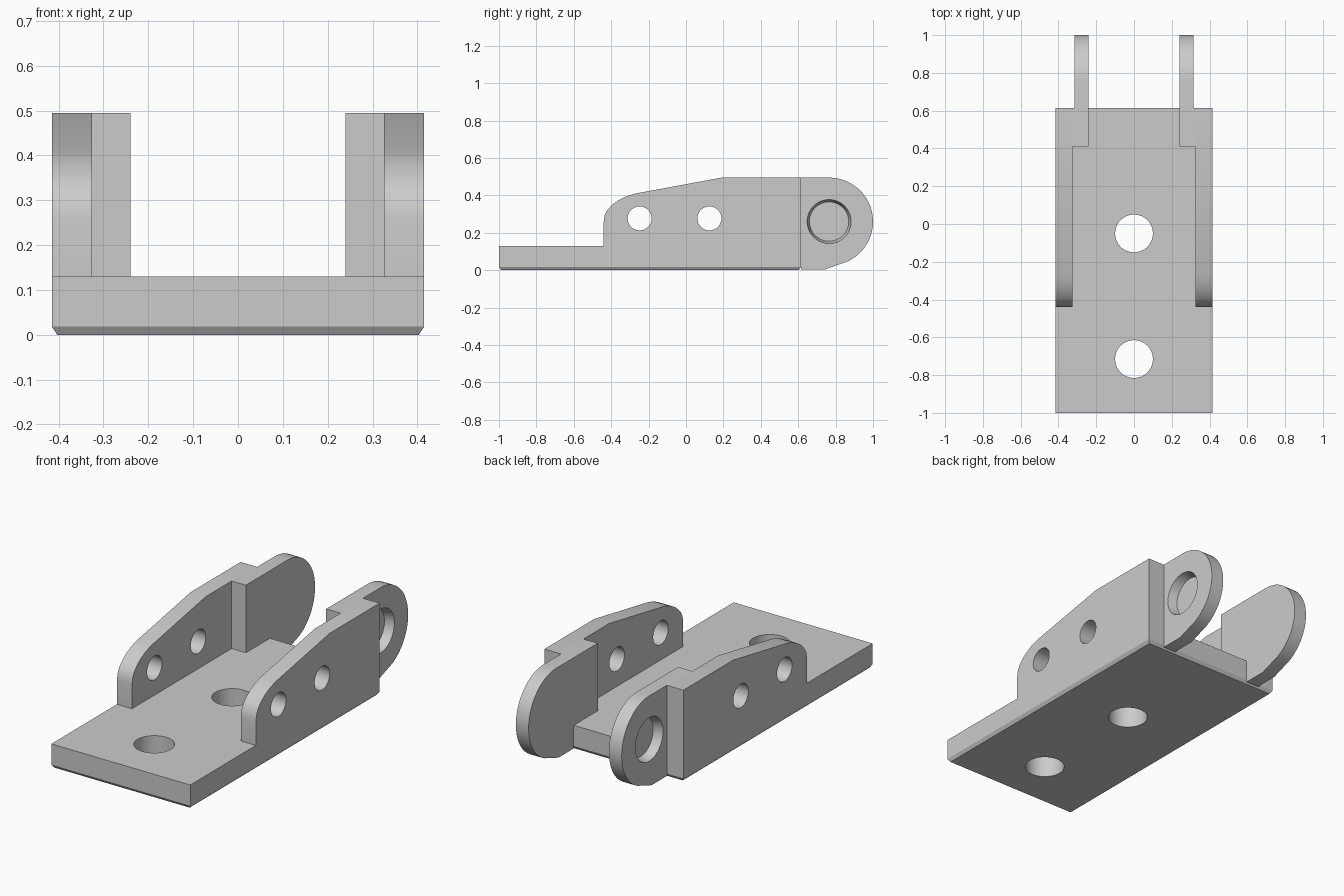
import bpy, bmesh
from math import radians, cos, sin
from mathutils import Matrix, Vector

if "Cube" in bpy.data.objects:
    bpy.data.objects.remove(bpy.data.objects["Cube"], do_unlink=True)

grey = bpy.data.materials.new("plain grey")
grey.use_nodes = True
GREY = (0.6, 0.6, 0.6, 1)
grey.diffuse_color = GREY
grey.node_tree.nodes["Principled BSDF"].inputs["Base Color"].default_value = GREY


def make_object(name, bm):
    bmesh.ops.recalc_face_normals(bm, faces=bm.faces)
    mesh = bpy.data.meshes.new(name)
    bm.to_mesh(mesh)
    bm.free()
    mesh.materials.append(grey)
    obj = bpy.data.objects.new(name, mesh)
    bpy.context.collection.objects.link(obj)
    return obj


def plate(name, profile, x0, x1):
    """Extrude a side profile of (y, z) points from x0 to x1."""
    bm = bmesh.new()
    face = bm.faces.new([bm.verts.new((x0, y, z)) for y, z in profile])
    ext = bmesh.ops.extrude_face_region(bm, geom=[face])["geom"]
    verts = [v for v in ext if isinstance(v, bmesh.types.BMVert)]
    bmesh.ops.translate(bm, verts=verts, vec=(x1 - x0, 0, 0))
    return make_object(name, bm)


def drill(obj, centre, axis, depth, r1, r2=None):
    """Cut a straight or tapered round hole centred on a point."""
    bm = bmesh.new()
    turn = Vector((0, 0, 1)).rotation_difference(Vector(axis)).to_matrix().to_4x4()
    bmesh.ops.create_cone(bm, cap_ends=True, segments=64, depth=depth,
                          radius1=r1, radius2=r2 or r1,
                          matrix=Matrix.Translation(centre) @ turn)
    cutter = make_object("hole_cutter", bm)
    cutter.hide_render = True
    mod = obj.modifiers.new("hole", "BOOLEAN")
    mod.operation, mod.solver, mod.object = "DIFFERENCE", "EXACT", cutter
    bpy.context.view_layer.objects.active = obj
    bpy.ops.object.modifier_apply(modifier=mod.name)
    bpy.data.objects.remove(cutter, do_unlink=True)


def finish(obj, mirrored=True):
    bpy.ops.object.select_all(action="DESELECT")
    obj.select_set(True)
    bpy.context.view_layer.objects.active = obj
    if mirrored:
        obj.modifiers.new("both_sides", "MIRROR")
        bpy.ops.object.modifier_apply(modifier="both_sides")
    bpy.ops.object.shade_smooth_by_angle(angle=radians(30))


HALF, BACK, FLOOR, TOP = 0.415, 0.615, 0.13, 0.495

# Base plate with a chamfered bottom edge and two bolt holes
bm = bmesh.new()
rings = []
for z, inset in ((0, 0.012), (0.018, 0), (FLOOR, 0)):
    x, y0, y1 = HALF - inset, -1 + inset, BACK - inset
    rings.append([bm.verts.new((a, b, z))
                  for a, b in ((-x, y0), (x, y0), (x, y1), (-x, y1))])
for low, high in zip(rings, rings[1:]):
    for i in range(4):
        j = (i + 1) % 4
        bm.faces.new((low[i], low[j], high[j], high[i]))
bm.faces.new(rings[0])
bm.faces.new(rings[-1])
base = make_object("base_plate", bm)
for y in (-0.05, -0.715):
    drill(base, (0, y, 0.06), (0, 0, 1), 0.4, 0.1)
finish(base, mirrored=False)

# Side walls with a rounded front corner, sloping top and two pin holes
wall = plate("side_walls", [
    (BACK, FLOOR), (BACK, TOP), (0.19, TOP), (-0.27, 0.41), (-0.32, 0.395),
    (-0.36, 0.375), (-0.395, 0.35), (-0.42, 0.323), (-0.435, 0.293),
    (-0.44, 0.26), (-0.44, FLOOR)], 0.325, HALF)
for y in (-0.248, 0.125):
    drill(wall, (0.37, y, 0.277), (1, 0, 0), 0.3, 0.064)
finish(wall)

# Thickened blocks inside the walls
finish(plate("inner_blocks", [(0.41, FLOOR), (BACK, FLOOR), (BACK, TOP), (0.41, TOP)],
             0.24, 0.325))

# Rounded rear ears with a tapered blind socket on the outside
cy, cz, r = 0.765, 0.26, 0.235
arc = [(cy + r * cos(radians(a)), cz + r * sin(radians(a)))
       for a in range(90, -66, -5)]
ear = plate("rear_ears", [(BACK, 0.005), (BACK, TOP)] + arc + [(0.745, 0.005)],
            0.24, 0.316)
drill(ear, (0.296, cy, cz), (1, 0, 0), 0.06, 0.105, 0.12)
finish(ear)
